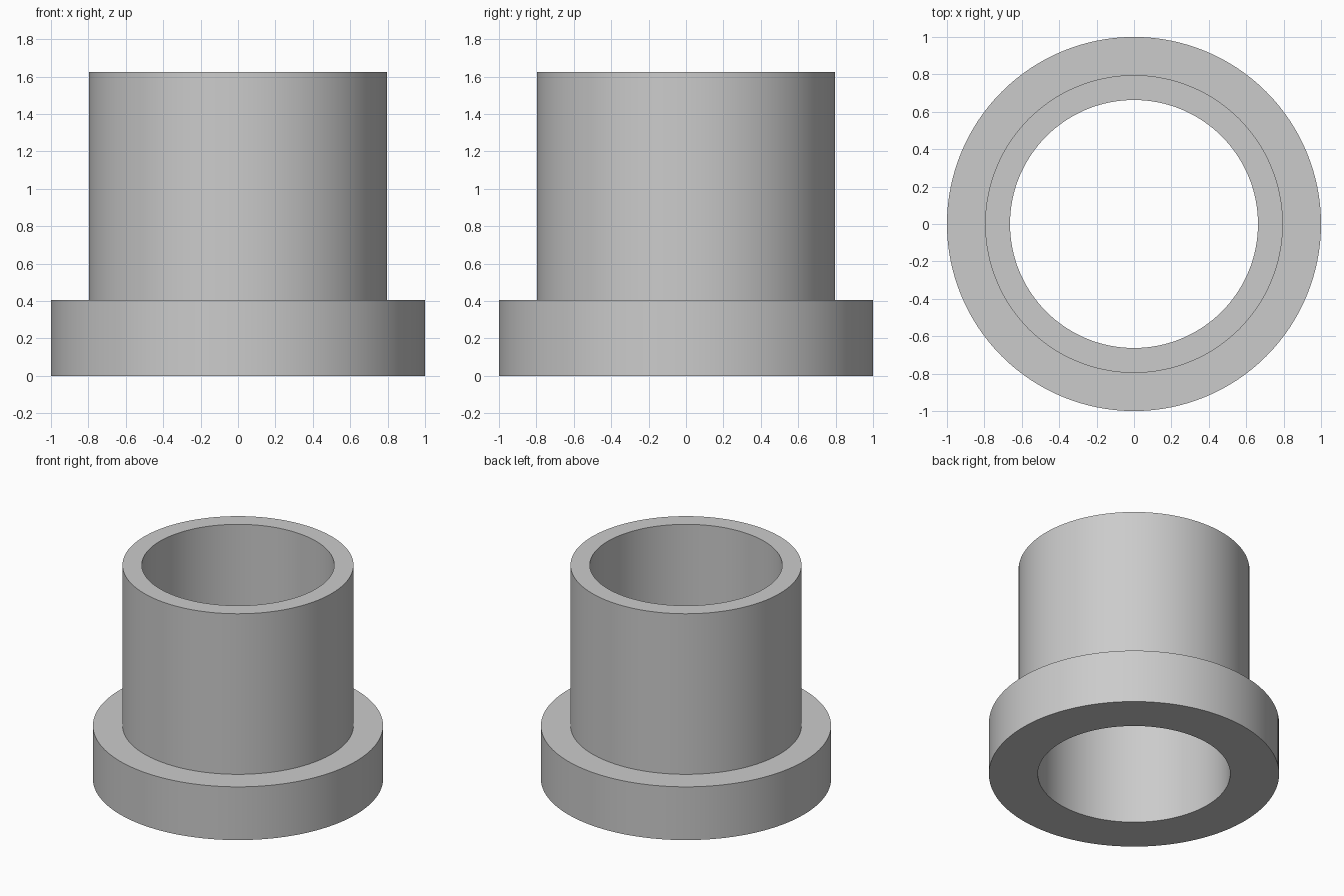
import bpy
import bmesh
import math

cube = bpy.data.objects.get("Cube")
if cube:
    bpy.data.objects.remove(cube, do_unlink=True)

SEGMENTS = 128

# Single grey material
grey = bpy.data.materials.new("plain_grey")
grey.use_nodes = True
colour = (0.6, 0.6, 0.6, 1)
grey.diffuse_color = colour
grey.node_tree.nodes["Principled BSDF"].inputs["Base Color"].default_value = colour


def lathe(name, profile):
    """Revolve a closed (radius, height) profile around the z axis."""
    bm = bmesh.new()
    rings = []
    for i in range(SEGMENTS):
        a = math.tau * i / SEGMENTS
        rings.append([bm.verts.new((r * math.cos(a), r * math.sin(a), z))
                      for r, z in profile])
    n = len(profile)
    for i, ring in enumerate(rings):
        following = rings[(i + 1) % SEGMENTS]
        for j in range(n):
            k = (j + 1) % n
            bm.faces.new((ring[j], following[j], following[k], ring[k]))
    bmesh.ops.recalc_face_normals(bm, faces=bm.faces)
    mesh = bpy.data.meshes.new(name)
    bm.to_mesh(mesh)
    bm.free()
    mesh.materials.append(grey)
    obj = bpy.data.objects.new(name, mesh)
    bpy.context.collection.objects.link(obj)
    return obj


# Flanged sleeve: through bore, wide base flange, straight tube wall
BORE, TUBE, FLANGE = 0.663, 0.796, 1.0
FLANGE_TOP, TOP = 0.405, 1.626
sleeve = lathe("flanged_bushing", [
    (BORE, 0), (FLANGE, 0), (FLANGE, FLANGE_TOP),
    (TUBE, FLANGE_TOP), (TUBE, TOP), (BORE, TOP),
])

bpy.ops.object.select_all(action="DESELECT")
sleeve.select_set(True)
bpy.context.view_layer.objects.active = sleeve
bpy.ops.object.shade_smooth_by_angle(angle=math.radians(30))
